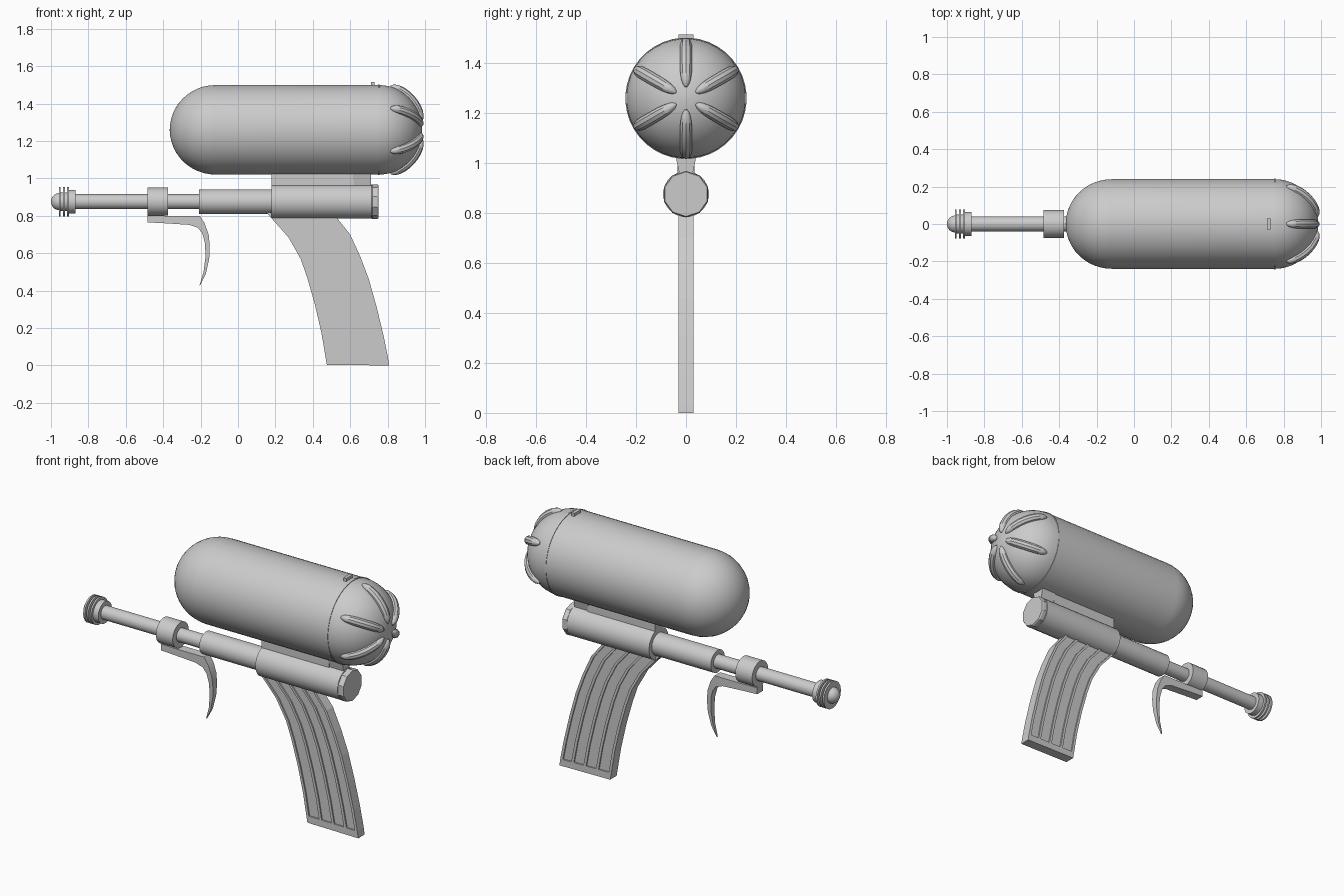
import bpy, bmesh
from math import sin, cos, pi, radians, sqrt

if "Cube" in bpy.data.objects:
    bpy.data.objects.remove(bpy.data.objects["Cube"])


def finish(name, bm, smooth=True):
    bmesh.ops.recalc_face_normals(bm, faces=bm.faces)
    me = bpy.data.meshes.new(name)
    bm.to_mesh(me)
    bm.free()
    ob = bpy.data.objects.new(name, me)
    bpy.context.collection.objects.link(ob)
    if smooth:
        bpy.ops.object.select_all(action='DESELECT')
        ob.select_set(True)
        bpy.context.view_layer.objects.active = ob
        bpy.ops.object.shade_smooth_by_angle(angle=radians(35))
    return ob


def bridge(bm, rings):
    for a, b in zip(rings, rings[1:]):
        n = len(a)
        for i in range(n):
            j = (i + 1) % n
            bm.faces.new((a[i], a[j], b[j], b[i]))
    bm.faces.new(rings[0])
    bm.faces.new(rings[-1])


def lathe(name, profile, z, seg=24, smooth=True):
    """Revolve (x, radius) points about a line along x at height z."""
    bm = bmesh.new()
    bridge(bm, [[bm.verts.new((x, r * cos(2 * pi * (i + .5) / seg), z + r * sin(2 * pi * (i + .5) / seg)))
                 for i in range(seg)] for x, r in profile])
    return finish(name, bm, smooth)


def loft(name, stations, smooth=False):
    """Slab through stations (point a, point b, half thickness), points in x, z."""
    bm = bmesh.new()
    bridge(bm, [[bm.verts.new((p[0], y, p[1])) for p, y in ((a, -h), (b, -h), (b, h), (a, h))]
                for a, b, h in stations])
    return finish(name, bm, smooth)


def trapezoid(name, x0, x1, z0, z1, y0, y1):
    bm = bmesh.new()
    bridge(bm, [[bm.verts.new((x, y, z)) for x, y in ((x0, -h), (x1, -h), (x1, h), (x0, h))]
                for z, h in ((z0, y0), (z1, y1))])
    return finish(name, bm, False)


# Tank with domed front, seam ring and domed cap
TZ, R = 1.26, .24
dome = [(-.12 - .245 * cos(t * pi / 24), R * sin(t * pi / 24)) for t in range(1, 13)]
dome[0:0] = [(-.365, .004)]
lathe("tank", dome + [(.752, R)], TZ, 40)
lathe("tank_seam", [(.748, .243), (.757, .243)], TZ, 40)
CAP = .23
lathe("tank_cap", [(.755 + CAP * sin(t * pi / 24), R * cos(t * pi / 24)) for t in range(12)] + [(.985, .004)], TZ, 40)
trapezoid("tank_sight", .71, .73, 1.49, 1.516, .03, .03)

# Six rounded ridges over the cap
for k in range(6):
    ang = pi / 2 + k * pi / 3
    bm = bmesh.new()
    rings = []
    for i in range(15):
        c = -cos(pi * i / 14)
        phi = radians(43 + 32 * c)
        rad = .026 * max(.04, (1 - abs(c) ** 3.5)) ** .5
        ring = []
        for j in range(10):
            a = 2 * pi * j / 10
            off = rad * cos(a)
            x = .755 + CAP * cos(phi) + off * cos(phi)
            r = R * sin(phi) + off * sin(phi)
            s = rad * sin(a)
            ring.append(bm.verts.new((x, r * cos(ang) - s * sin(ang), TZ + r * sin(ang) + s * cos(ang))))
        rings.append(ring)
    bridge(bm, rings)
    finish(f"cap_ridge_{k + 1}", bm)

# Receiver, rear knob and barrel tubes
BZ = .876
lathe("receiver", [(.178, .092), (.715, .092)], BZ)
lathe("rear_knob", [(.71, .086), (.718, .093), (.742, .093), (.75, .089)], BZ, 10, False)
lathe("barrel_sleeve", [(-.208, .066), (.19, .066)], BZ)
lathe("barrel", [(-.9, .04), (-.2, .04)], BZ)
lathe("barrel_collar", [(-.485, .075), (-.375, .075)], BZ)

# Muzzle: base, three thin fins and a rounded tip
lathe("muzzle_base", [(-.95, .05), (-.915, .05), (-.915, .064), (-.87, .064)], BZ)
for i, x in enumerate((-.953, -.931, -.909)):
    lathe(f"muzzle_fin_{i + 1}", [(x - .005, .079), (x + .005, .079)], BZ)
lathe("muzzle_tip", [(-.955 - .045 * cos(t * pi / 16), max(.003, .046 * sin(t * pi / 16)))
                     for t in range(9)] + [(-.94, .046)], BZ)

# Brackets between receiver and tank
trapezoid("tank_bracket", .178, .62, .95, 1.025, .034, .034)
trapezoid("rear_bracket", .615, .71, .95, 1.03, .025, .042)

# Hooked trigger
loft("trigger", [((-.485, .765), (-.485, .803), .027), ((-.40, .761), (-.37, .80), .027),
                 ((-.26, .752), (-.205, .80), .026), ((-.215, .737), (-.178, .76), .025),
                 ((-.19, .705), (-.157, .70), .023), ((-.176, .65), (-.151, .64), .020),
                 ((-.174, .58), (-.154, .57), .016), ((-.184, .50), (-.172, .49), .010),
                 ((-.206, .428), (-.203, .428), .004)], True)

# Curved grip: recessed core with raised ribs and a bottom band
EDGES = [((.15, .82), (.51, .82)), ((.19, .775), (.54, .775)), ((.27, .685), (.60, .70)),
         ((.335, .57), (.655, .58)), ((.37, .47), (.70, .46)), ((.41, .33), (.742, .31)),
         ((.445, .18), (.778, .16)), ((.468, .045), (.802, .04)), ((.475, .004), (.808, 0))]


def between(a, b, u):
    return a[0] + (b[0] - a[0]) * u, a[1] + (b[1] - a[1]) * u


def grip_strip(name, u0, u1, half, rows=EDGES):
    return loft(name, [(between(a, b, u0), between(a, b, u1), half) for a, b in rows])


grip_strip("grip_core", .01, .99, .022)
for i, (u0, u1) in enumerate(((0, .05), (.25, .30), (.495, .545), (.735, .785), (.95, 1))):
    grip_strip(f"grip_rib_{i + 1}", u0, u1, .03)
grip_strip("grip_bottom", 0, 1, .03, EDGES[-2:])
